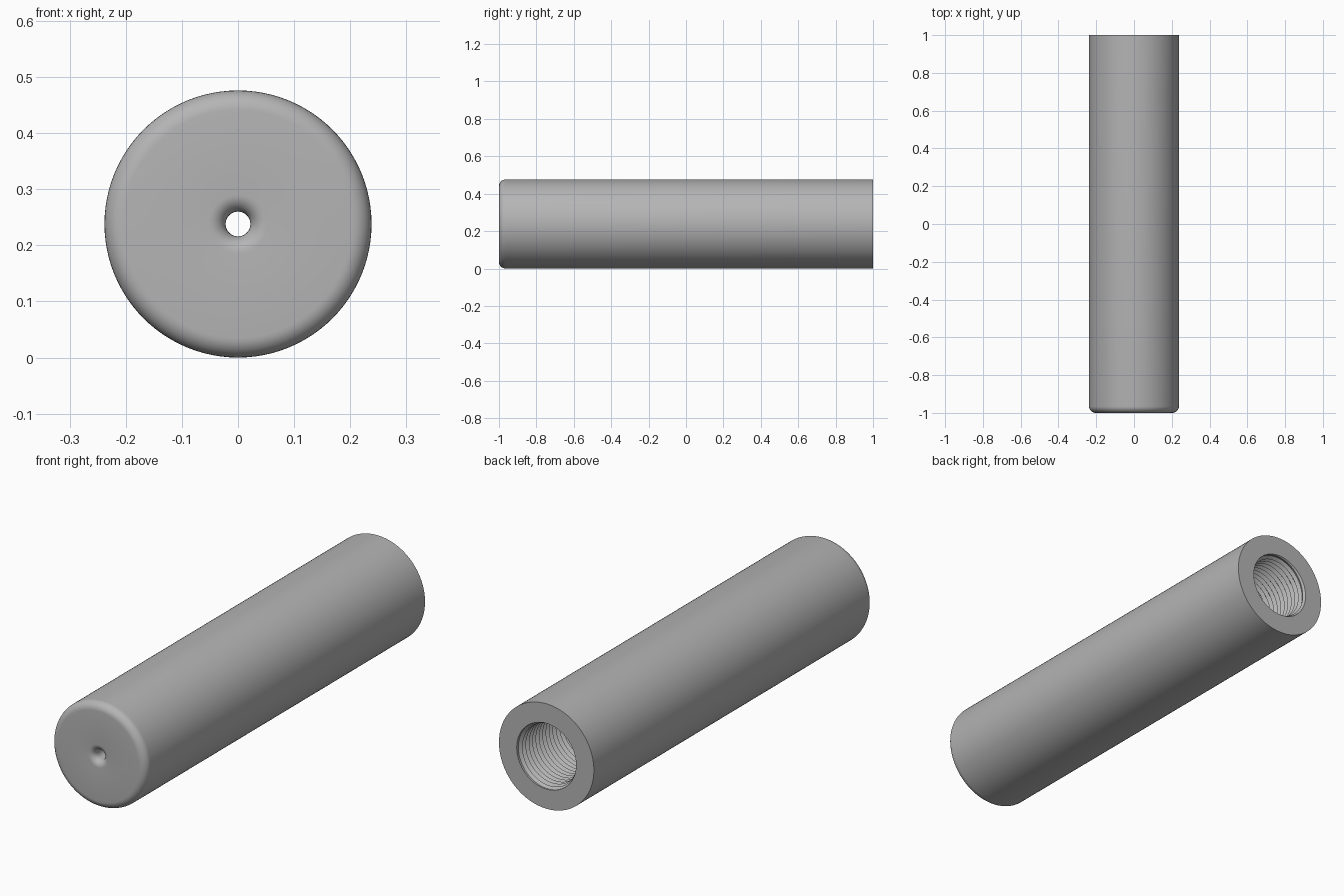
import bpy, bmesh
from math import sin, cos, pi, radians

cube = bpy.data.objects.get("Cube")
if cube:
    bpy.data.objects.remove(cube)

SEG = 96
R = 0.238            # outer radius, also the height of the axis
BORE = 0.149         # thread major radius
HOLE = 0.022         # small through hole
BACK, FLOOR = 1.0, 0.45
PITCH, DEPTH = 0.024, 0.013

metal = bpy.data.materials.new("grey metal")
metal.use_nodes = True
grey = (0.46, 0.46, 0.46, 1)
metal.diffuse_color = grey
metal.node_tree.nodes["Principled BSDF"].inputs["Base Color"].default_value = grey


def point(bm, r, y, k):
    a = 2 * pi * k / SEG
    return bm.verts.new((r * cos(a), y, R + r * sin(a)))


def arc(cr, cy, rad, start, end, steps=8):
    """Profile points (radius, y) along a fillet."""
    angles = [radians(start + (end - start) * i / steps) for i in range(steps + 1)]
    return [(cr + rad * cos(a), cy + rad * sin(a)) for a in angles]


bm = bmesh.new()

# Body: rear rim, outer wall, rounded nose, flared hole, bore floor
profile = [(BORE, BACK), (R, BACK)]
profile += arc(R - 0.035, -1 + 0.035, 0.035, 0, -90)
profile += arc(HOLE + 0.03, -1 + 0.03, 0.03, 270, 180)
profile += [(HOLE, FLOOR), (BORE, FLOOR)]
rings = [[point(bm, r, y, k) for k in range(SEG)] for r, y in profile]
for a, b in zip(rings, rings[1:]):
    for k in range(SEG):
        n = (k + 1) % SEG
        bm.faces.new((a[k], a[n], b[n], b[k]))

# Helical thread: crest and root rows, fading out at both ends of the bore
rows = []
count = int(2 * (BACK - FLOOR) / PITCH) + 6
for i in range(count):
    row = []
    for k in range(SEG + 1):
        y = BACK - (i / 2 - 1.5 + k / SEG) * PITCH
        y = max(FLOOR, min(BACK, y))
        fade = min(1, (BACK - y) / PITCH, (y - FLOOR) / PITCH)
        row.append(point(bm, BORE - DEPTH * fade * (i % 2), y, k))
    rows.append(row)
for a, b in zip(rows, rows[1:]):
    for k in range(SEG):
        bm.faces.new((a[k], a[k + 1], b[k + 1], b[k]))

bmesh.ops.remove_doubles(bm, verts=bm.verts, dist=0.00005)
bmesh.ops.dissolve_degenerate(bm, dist=0.00005, edges=bm.edges)
bmesh.ops.recalc_face_normals(bm, faces=bm.faces)

mesh = bpy.data.meshes.new("threaded_tube")
bm.to_mesh(mesh)
bm.free()
mesh.materials.append(metal)
tube = bpy.data.objects.new("threaded_tube", mesh)
bpy.context.collection.objects.link(tube)
bpy.ops.object.select_all(action='DESELECT')
tube.select_set(True)
bpy.context.view_layer.objects.active = tube
bpy.ops.object.shade_smooth_by_angle(angle=radians(30))
